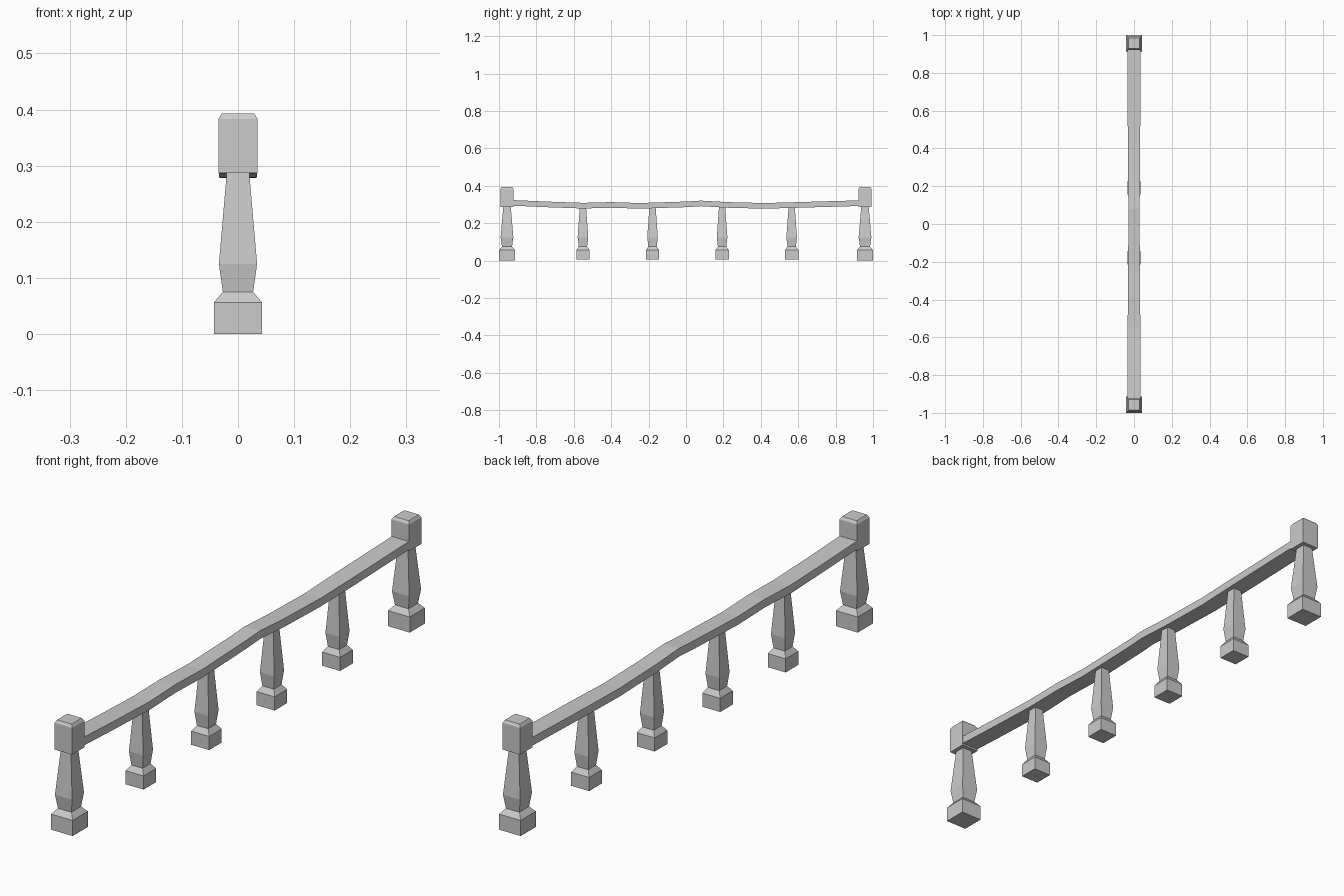
import bpy
import bmesh

cube = bpy.data.objects.get("Cube")
if cube:
    bpy.data.objects.remove(cube, do_unlink=True)

stone = bpy.data.materials.new("grey_stone")
stone.use_nodes = True
colour = (0.6, 0.6, 0.6, 1)
stone.diffuse_color = colour
stone.node_tree.nodes["Principled BSDF"].inputs["Base Color"].default_value = colour


def loft(name, rings, location=(0, 0, 0)):
    """Skin a closed solid over a list of four-cornered rings."""
    bm = bmesh.new()
    loops = [[bm.verts.new(p) for p in ring] for ring in rings]
    for a, b in zip(loops, loops[1:]):
        for i in range(4):
            j = (i + 1) % 4
            bm.faces.new((a[i], a[j], b[j], b[i]))
    bm.faces.new(loops[0])
    bm.faces.new(loops[-1])
    bmesh.ops.recalc_face_normals(bm, faces=bm.faces)
    mesh = bpy.data.meshes.new(name)
    bm.to_mesh(mesh)
    bm.free()
    mesh.materials.append(stone)
    obj = bpy.data.objects.new(name, mesh)
    obj.location = location
    bpy.context.collection.objects.link(obj)
    return obj


def square_part(name, y, profile, scale=1.0):
    """Square column from (half width, height) pairs."""
    corners = ((-1, -1), (1, -1), (1, 1), (-1, 1))
    rings = [[(sx * r * scale, sy * r * scale, z) for sx, sy in corners]
             for r, z in profile]
    return loft(name, rings, (0, y, 0))


shaft = [(0.027, 0.07), (0.027, 0.075), (0.034, 0.125), (0.02, 0.288)]

# End posts with block caps
for side, y in (("front", -0.957), ("back", 0.957)):
    square_part(side + "_post_base", y,
                [(0.043, 0), (0.043, 0.056), (0.027, 0.075)])
    square_part(side + "_post_shaft", y, shaft)
    square_part(side + "_post_cap", y,
                [(0.035, 0.287), (0.035, 0.383), (0.029, 0.393)])

# Slimmer balusters between them
for i in range(4):
    y = -0.551 + i * 0.372
    name = "baluster_" + str(i + 1)
    square_part(name + "_base", y,
                [(0.043, 0.007), (0.043, 0.056), (0.027, 0.075)], 0.83)
    square_part(name + "_shaft", y, shaft, 0.83)

# Worn handrail: position, half width, top height
path = [(-0.95, 0.034, 0.325), (-0.75, 0.034, 0.316), (-0.55, 0.034, 0.309),
        (-0.4, 0.032, 0.313), (-0.25, 0.031, 0.308), (0, 0.03, 0.316),
        (0.08, 0.03, 0.321), (0.22, 0.031, 0.313), (0.42, 0.032, 0.308),
        (0.6, 0.034, 0.313), (0.95, 0.034, 0.323)]
loft("handrail", [[(-w, y, z - 0.03), (w, y, z - 0.03), (w, y, z), (-w, y, z)]
                  for y, w, z in path])
